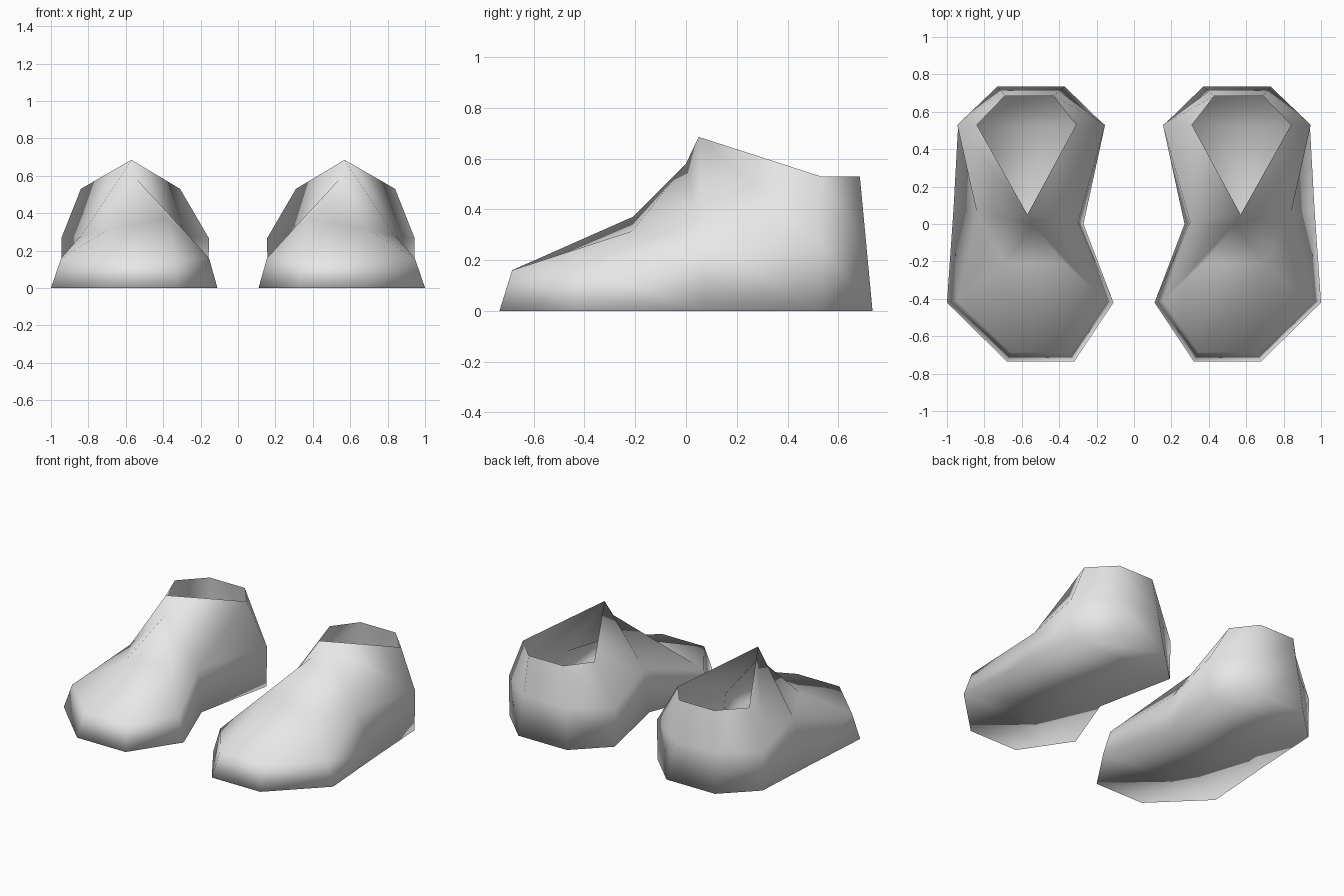
import bpy
import bmesh

cube = bpy.data.objects.get("Cube")
if cube:
    bpy.data.objects.remove(cube, do_unlink=True)

# One plain colour for both shoes
grey = bpy.data.materials.new("light grey")
grey.use_nodes = True
colour = (0.8, 0.8, 0.8, 1)
grey.diffuse_color = colour
grey.node_tree.nodes["Principled BSDF"].inputs["Base Color"].default_value = colour

# Key points that several cross-sections share
toe_in, toe_out = (.345, -.685, .16), (.66, -.685, .16)
waist_in, waist_in_mid = (.27, 0, 0), (.3, .01, .28)
waist_out, waist_out_mid = (.965, .08, 0), (.84, .06, .28)
instep, throat = (.54, 0, .58), (.57, .05, .685)

# Cross-sections from toe to heel, each running from the inner sole edge
# over the top to the outer sole edge
toe = [(.32, -.735, 0), toe_in, toe_in, toe_out, toe_out, (.68, -.735, 0)]
ball = [(.11, -.42, 0), (.155, -.41, .16), (.37, -.21, .37),
        (.69, -.21, .315), (.945, -.41, .16), (1, -.42, 0)]
waist = [waist_in, waist_in_mid, instep, instep, waist_out_mid, waist_out]
collar = [waist_in, waist_in_mid, throat, throat, waist_out_mid, waist_out]
heel = [(.16, .53, 0), (.155, .53, .265), (.31, .53, .53),
        (.84, .53, .53), (.945, .53, .265), (.94, .53, 0)]
back = [(.37, .735, 0), (.4, .71, .265), (.43, .685, .53),
        (.69, .685, .53), (.71, .71, .265), (.73, .735, 0)]
sections = [toe, ball, waist, collar, heel, back]


def make_shoe(name, side):
    bm = bmesh.new()
    verts = {}

    def add_face(points):
        """Add a face, merging repeated points and skipping collapsed faces."""
        unique = list(dict.fromkeys(points))
        if len(unique) < 3:
            return
        for x, y, z in unique:
            if (x, y, z) not in verts:
                verts[x, y, z] = bm.verts.new((side * x, y, z))
        bm.faces.new([verts[p] for p in unique])

    # Upper and sole: bridge neighbouring sections, leaving the ankle open
    for a, b in zip(sections, sections[1:]):
        for i in range(len(a)):
            j = (i + 1) % len(a)
            over_top = i == len(a) // 2 - 1
            if over_top and a in (collar, heel):
                continue
            add_face([a[i], a[j], b[j], b[i]])

    # Toe cap and the two panels closing the back of the heel
    add_face([toe[0], toe_in, toe_out, toe[-1]])
    for i in range(2):
        add_face([back[i], back[i + 1], back[-2 - i], back[-1 - i]])

    bmesh.ops.recalc_face_normals(bm, faces=bm.faces)
    # The sole must face down
    sole = min(bm.faces, key=lambda f: f.calc_center_median().z)
    if sole.normal.z > 0:
        bmesh.ops.reverse_faces(bm, faces=bm.faces)
    for face in bm.faces:
        face.smooth = True
    mesh = bpy.data.meshes.new(name)
    bm.to_mesh(mesh)
    bm.free()
    mesh.materials.append(grey)
    shoe = bpy.data.objects.new(name, mesh)
    bpy.context.collection.objects.link(shoe)


make_shoe("left_shoe", 1)
make_shoe("right_shoe", -1)
